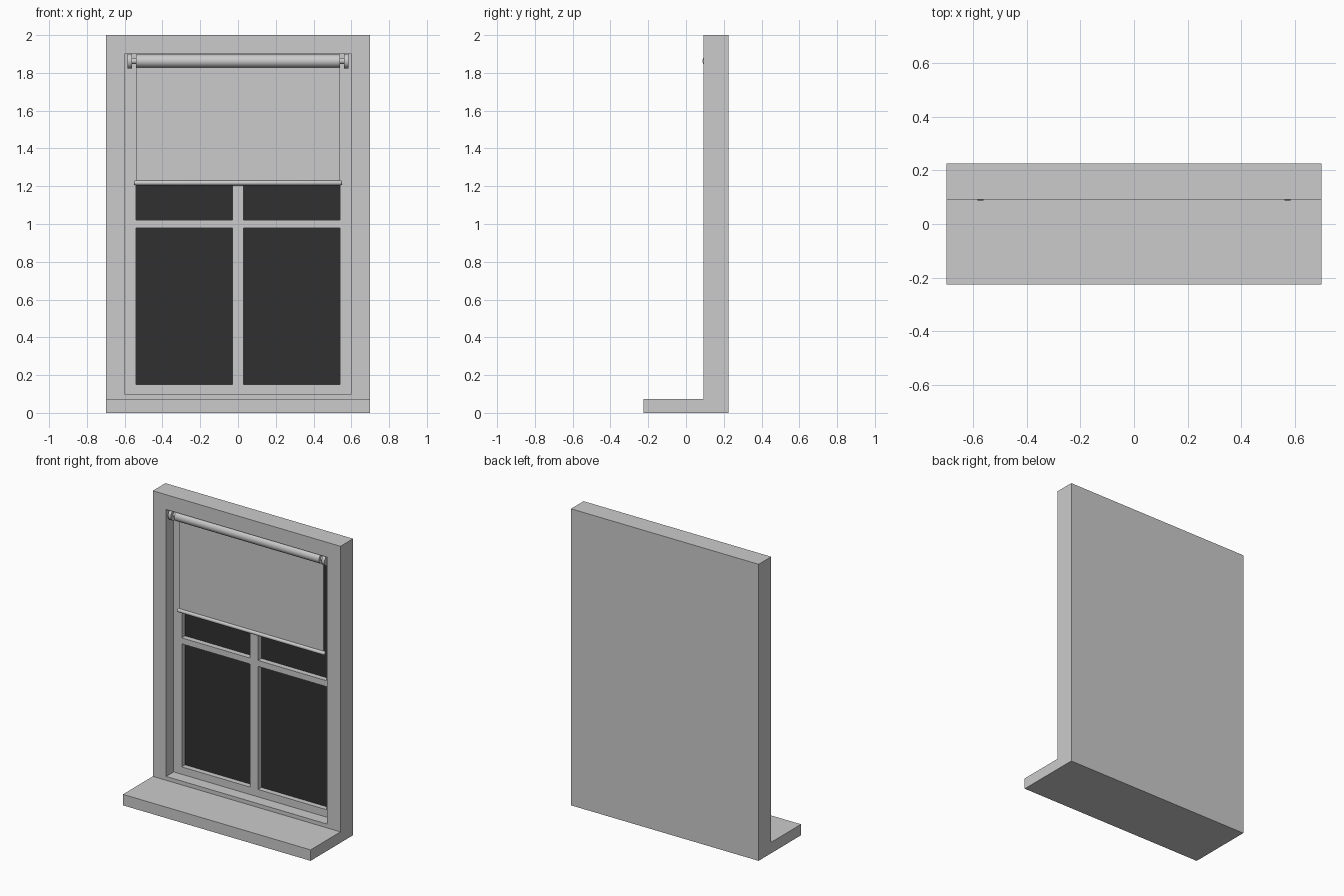
import bpy, bmesh, math
from mathutils import Matrix, Vector

if "Cube" in bpy.data.objects:
    bpy.data.objects.remove(bpy.data.objects["Cube"])

FRONT, BACK = 0.092, 0.226      # wall faces
SASH, GLASS = 0.172, 0.208      # sash front, glass plane
AX_Y, AX_Z = 0.126, 1.863       # roller axis


def make(name, bm):
    bmesh.ops.recalc_face_normals(bm, faces=bm.faces)
    me = bpy.data.meshes.new(name)
    bm.to_mesh(me)
    bm.free()
    ob = bpy.data.objects.new(name, me)
    bpy.context.collection.objects.link(ob)
    return ob


def box_bm(x0, x1, y0, y1, z0, z1):
    bm = bmesh.new()
    m = Matrix.Translation(((x0 + x1) / 2, (y0 + y1) / 2, (z0 + z1) / 2))
    bmesh.ops.create_cube(bm, size=1, matrix=m @ Matrix.Diagonal((x1 - x0, y1 - y0, z1 - z0, 1)))
    return bm


def smooth(ob):
    bpy.ops.object.select_all(action='DESELECT')
    ob.select_set(True)
    bpy.context.view_layer.objects.active = ob
    bpy.ops.object.shade_smooth_by_angle(angle=math.radians(35))


def rod(name, x0, x1, r, y, z, bevel=0.0, segs=32):
    bm = bmesh.new()
    m = Matrix.Translation(((x0 + x1) / 2, y, z)) @ Matrix.Rotation(math.pi / 2, 4, 'Y')
    bmesh.ops.create_cone(bm, cap_ends=True, segments=segs, radius1=r, radius2=r,
                          depth=abs(x1 - x0), matrix=m)
    if bevel:
        rims = [e for e in bm.edges if any(len(f.verts) > 4 for f in e.link_faces)]
        bmesh.ops.bevel(bm, geom=rims, offset=bevel, segments=3, profile=0.5, affect='EDGES')
    ob = make(name, bm)
    smooth(ob)
    return ob


# Wall casing: block with a recessed front
bm = box_bm(-0.7, 0.7, FRONT, BACK, 0, 2)
bm.normal_update()
face = min(bm.faces, key=lambda f: f.calc_center_median().y)
bmesh.ops.inset_region(bm, faces=[face], thickness=0.1, use_even_offset=True)
ret = bmesh.ops.extrude_face_region(bm, geom=[face])
bmesh.ops.translate(bm, vec=(0, 0.211 - FRONT, 0),
                    verts=[v for v in ret['geom'] if isinstance(v, bmesh.types.BMVert)])
if face.is_valid:
    bmesh.ops.delete(bm, geom=[face], context='FACES_ONLY')
make("casing", bm)

# Projecting sill
make("sill", box_bm(-0.7, 0.7, -0.226, FRONT, 0, 0.074))

# Sash: flat outline with four pane holes, given thickness
panes = [(x0, x1, z0, z1) for x0, x1 in ((-0.54, -0.03), (0.03, 0.54))
         for z0, z1 in ((0.15, 0.98), (1.02, 1.85))]
bm = bmesh.new()
xs = (-0.6, -0.54, -0.03, 0.03, 0.54, 0.6)
zs = (0.1, 0.15, 0.98, 1.02, 1.85, 1.9)
grid = [[bm.verts.new((x, SASH, z)) for z in zs] for x in xs]
for i in range(5):
    for j in range(5):
        if not (i in (1, 3) and j in (1, 3)):
            bm.faces.new((grid[i][j], grid[i + 1][j], grid[i + 1][j + 1], grid[i][j + 1]))
ret = bmesh.ops.extrude_face_region(bm, geom=bm.faces[:])
bmesh.ops.translate(bm, vec=(0, 0.21 - SASH, 0),
                    verts=[v for v in ret['geom'] if isinstance(v, bmesh.types.BMVert)])
make("sash", bm)

# Dark glass panes
dark = bpy.data.materials.new("dark_glass")
dark.diffuse_color = (0.03, 0.03, 0.03, 1)
dark.use_nodes = True
dark.node_tree.nodes["Principled BSDF"].inputs["Base Color"].default_value = dark.diffuse_color
for n, (x0, x1, z0, z1) in enumerate(panes):
    pane = make(f"glass_pane_{n + 1}", box_bm(x0, x1, GLASS, 0.21, z0, z1))
    pane.data.materials.append(dark)

# Roller blind: tube, fabric, bottom bar
rod("blind_roller", -0.54, 0.54, 0.0345, AX_Y, AX_Z)
make("blind_fabric", box_bm(-0.54, 0.54, 0.141, 0.144, 1.217, AX_Z))
rod("blind_bottom_bar", -0.55, 0.55, 0.013, 0.1425, 1.218, bevel=0.008, segs=24)

# Rounded end brackets reaching back to the sash, with pins
for side, s in (("left", -1), ("right", 1)):
    r = 0.0385
    pts = [(AX_Y - r * math.sin(a), AX_Z + r * math.cos(a))
           for a in (math.pi * k / 16 for k in range(17))]
    pts += [(SASH, AX_Z - r), (SASH, AX_Z + r)]
    bm = bmesh.new()
    f = bm.faces.new([bm.verts.new((s * 0.562, y, min(z, 1.899))) for y, z in pts])
    ret = bmesh.ops.extrude_face_region(bm, geom=[f])
    bmesh.ops.translate(bm, vec=(s * 0.022, 0, 0),
                        verts=[v for v in ret['geom'] if isinstance(v, bmesh.types.BMVert)])
    smooth(make(f"bracket_{side}", bm))
    rod(f"roller_pin_{side}", s * 0.53, s * 0.565, 0.016, AX_Y, AX_Z, segs=20)
